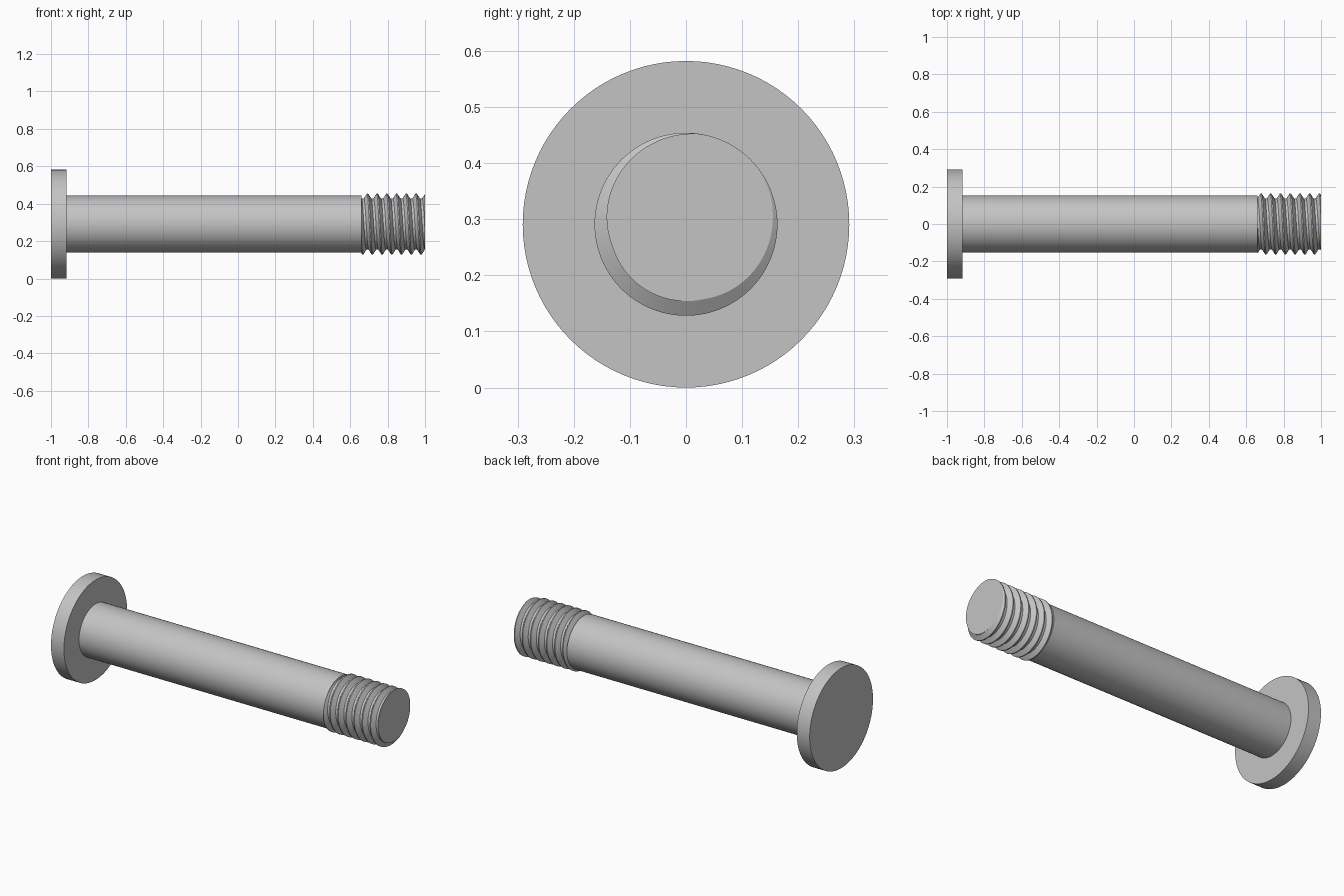
import bpy, bmesh, math

cube = bpy.data.objects.get("Cube")
if cube:
    bpy.data.objects.remove(cube, do_unlink=True)

SIDES = 96
AXIS_Z = 0.291
HEAD_R, SHANK_R = 0.291, 0.152
CREST_R, ROOT_R = 0.163, 0.137
THREAD_START, END, PITCH = 0.66, 1.0, 0.052
CREST_HALF, ROOT_HALF = 0.06, 0.38      # fractions of one pitch

steel = bpy.data.materials.new("grey steel")
steel.use_nodes = True
colour = (0.55, 0.55, 0.55, 1)
steel.diffuse_color = colour
steel.node_tree.nodes["Principled BSDF"].inputs["Base Color"].default_value = colour


def finish(obj, name):
    obj.name = name
    obj.data.materials.append(steel)
    bpy.ops.object.select_all(action='DESELECT')
    obj.select_set(True)
    bpy.context.view_layer.objects.active = obj
    bpy.ops.object.shade_smooth_by_angle(angle=math.radians(30))


def rod(name, x0, x1, radius):
    bpy.ops.mesh.primitive_cylinder_add(
        vertices=SIDES, radius=radius, depth=x1 - x0,
        location=((x0 + x1) / 2, 0, AXIS_Z), rotation=(0, math.pi / 2, 0))
    finish(bpy.context.object, name)


# Flat round head and plain shank
rod("head", -1, -0.917, HEAD_R)
rod("shank", -0.93, THREAD_START, SHANK_R)

# Right-handed thread: rows follow the crest and root edges of the helix
base = END - PITCH / 6
features = (-CREST_HALF, CREST_HALF, ROOT_HALF, 1 - ROOT_HALF)
rows = [k + f for k in range(-9, 2) for f in features]


def thread_radius(x, turn):
    u = (x - base) / PITCH - turn
    d = abs(u - round(u))
    t = (d - CREST_HALF) / (ROOT_HALF - CREST_HALF)
    return CREST_R + (ROOT_R - CREST_R) * min(max(t, 0), 1)


bm = bmesh.new()
columns = []
for j in range(SIDES):
    turn = j / SIDES
    a = math.tau * turn
    column = []
    for row in rows:
        x = min(max(base + PITCH * (row + turn), THREAD_START), END)
        r = thread_radius(x, turn)
        column.append(bm.verts.new((x, r * math.cos(a), AXIS_Z + r * math.sin(a))))
    columns.append(column)

for j in range(SIDES):
    this, following = columns[j], columns[(j + 1) % SIDES]
    shift = len(features) if j == SIDES - 1 else 0
    for i in range(len(rows) - 1 - shift):
        bm.faces.new((this[i], this[i + 1],
                      following[i + 1 + shift], following[i + shift]))

# Collapse rows trimmed at both ends, then cap them
bmesh.ops.remove_doubles(bm, verts=bm.verts, dist=0.00001)
loose = [v for v in bm.verts if not v.link_faces]
bmesh.ops.delete(bm, geom=loose, context='VERTS')
bmesh.ops.holes_fill(bm, edges=[e for e in bm.edges if e.is_boundary], sides=0)
bmesh.ops.recalc_face_normals(bm, faces=bm.faces)
mesh = bpy.data.meshes.new("thread")
bm.to_mesh(mesh)
bm.free()
thread = bpy.data.objects.new("thread", mesh)
bpy.context.collection.objects.link(thread)
finish(thread, "thread")
